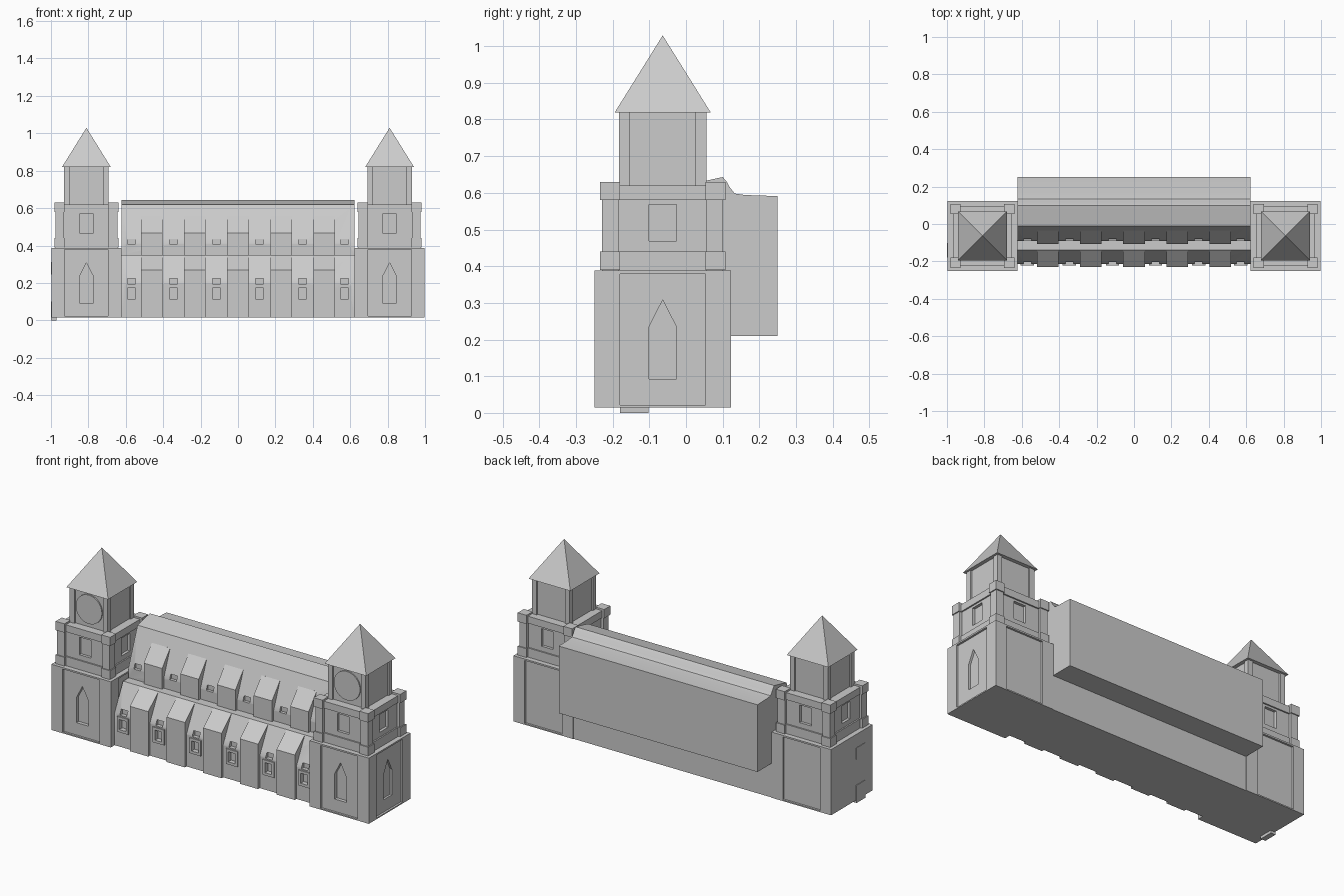
import bpy, bmesh, math
from mathutils import Matrix

if "Cube" in bpy.data.objects:
    bpy.data.objects.remove(bpy.data.objects["Cube"])

TY = -0.0635          # tower centre in y
TX = 0.8105           # tower centre in x (both sides)


def finish(name, bm, smooth=False):
    bmesh.ops.recalc_face_normals(bm, faces=bm.faces)
    me = bpy.data.meshes.new(name)
    bm.to_mesh(me)
    bm.free()
    ob = bpy.data.objects.new(name, me)
    bpy.context.scene.collection.objects.link(ob)
    return ob


def add_box(bm, x0, x1, y0, y1, z0, z1):
    m = Matrix.Translation(((x0 + x1) / 2, (y0 + y1) / 2, (z0 + z1) / 2)) @ \
        Matrix.Diagonal((x1 - x0, y1 - y0, z1 - z0, 1))
    bmesh.ops.create_cube(bm, size=1, matrix=m)


def boxes(name, items):
    bm = bmesh.new()
    for b in items:
        add_box(bm, *b)
    return finish(name, bm)


def square(cx, h, z0, z1):
    """Box with square plan, centred on a tower."""
    return (cx - h, cx + h, TY - h, TY + h, z0, z1)


def posts(cx, outer, width, z0, z1):
    """Four corner posts of a square tower stage."""
    c = outer - width / 2
    w = width / 2
    return [(cx + sx * c - w, cx + sx * c + w, TY + sy * c - w, TY + sy * c + w, z0, z1)
            for sx in (-1, 1) for sy in (-1, 1)]


def add_prism(bm, pts, x0, x1, m=Matrix()):
    """Extrude a (y, z) profile along x."""
    vs = [bm.verts.new(m @ Matrix.Translation((x0, y, z)).translation) for y, z in pts]
    f = bm.faces.new(vs)
    r = bmesh.ops.extrude_face_region(bm, geom=[f])
    vec = m.to_3x3() @ Matrix.Translation((x1 - x0, 0, 0)).translation
    bmesh.ops.translate(bm, vec=vec, verts=[v for v in r["geom"] if isinstance(v, bmesh.types.BMVert)])


def cut(ob, cutter):
    cutter.hide_render = True
    cutter.hide_viewport = False
    cutter.display_type = 'WIRE'
    mod = ob.modifiers.new("cut", 'BOOLEAN')
    mod.object = cutter
    mod.operation = 'DIFFERENCE'
    mod.solver = 'EXACT'


ARCH = [(-0.037, 0.092), (0.037, 0.092), (0.037, 0.235), (0, 0.308), (-0.037, 0.235)]


def tower(side, sx):
    cx = sx * TX
    # base stage: recessed core, corner piers and edge bands
    core = boxes(side + "_tower_base", [square(cx, 0.175, 0.016, 0.386)])
    boxes(side + "_base_piers", posts(cx, 0.1865, 0.07, 0.015, 0.388)
          + [square(cx, 0.1865, 0.015, 0.022), square(cx, 0.1865, 0.379, 0.388)])
    bm = bmesh.new()
    front = Matrix.Translation((cx, TY - 0.175, 0)) @ Matrix.Rotation(math.radians(-90), 4, 'Z')
    add_prism(bm, ARCH, -0.02, 0.012, front)
    if sx > 0:
        add_prism(bm, ARCH, -0.012, 0.02, Matrix.Translation((cx + 0.175, TY, 0)))
    cut(core, finish(side + "_arch_cutter", bm))

    # middle stage: walls with four windows, plinth, cornice, capped posts
    mid = boxes(side + "_tower_middle", [square(cx, 0.15, 0.38, 0.618)])
    d, w = 0.15, 0.037
    wins = []
    for s in (-1, 1):
        a, b = sorted((s * (d - 0.016), s * (d + 0.03)))
        wins.append((cx + a, cx + b, TY - w, TY + w, 0.468, 0.568))
        wins.append((cx - w, cx + w, TY + a, TY + b, 0.468, 0.568))
    cut(mid, boxes(side + "_window_cutter", wins))
    boxes(side + "_middle_bands", [square(cx, 0.158, 0.386, 0.44), square(cx, 0.158, 0.58, 0.62)])
    boxes(side + "_middle_posts", posts(cx, 0.165, 0.046, 0.386, 0.6)
          + posts(cx, 0.171, 0.055, 0.58, 0.63) + posts(cx, 0.171, 0.055, 0.39, 0.44))

    # belfry with clock disc on the front, then pyramid roof
    boxes(side + "_belfry", [square(cx, 0.11, 0.61, 0.824)] + posts(cx, 0.119, 0.03, 0.615, 0.824))
    bm = bmesh.new()
    bmesh.ops.create_cone(bm, cap_ends=True, segments=32, radius1=0.082, radius2=0.082, depth=0.012,
                          matrix=Matrix.Translation((cx, TY - 0.111, 0.722)) @ Matrix.Rotation(math.pi / 2, 4, 'X'))
    finish(side + "_clock_disc", bm)
    bm = bmesh.new()
    bmesh.ops.create_cone(bm, cap_ends=True, segments=4, radius1=0.131 * math.sqrt(2), radius2=0,
                          depth=0.21, matrix=Matrix.Translation((cx, TY, 0.924)) @ Matrix.Rotation(math.pi / 4, 4, 'Z'))
    finish(side + "_spire", bm)


tower("left", -1)
tower("right", 1)

# plain outer wall of the left tower with a door and a window
boxes("left_outer_wall", [(-0.997, -0.98, -0.249, 0.122, 0.016, 0.387)])
boxes("side_door", [(-1.0, -0.97, -0.18, -0.102, 0.0, 0.1)])
boxes("side_window", [(-1.0, -0.98, -0.18, -0.102, 0.245, 0.312)])

# central hall: one cross-section extruded along the length
HALL = [(-0.215, 0.015), (-0.215, 0.2), (-0.14, 0.35), (-0.09, 0.35), (-0.09, 0.41), (-0.01, 0.618),
        (0.05, 0.632), (0.1, 0.643), (0.11, 0.632), (0.12, 0.614), (0.133, 0.598), (0.16, 0.594),
        (0.25, 0.591), (0.25, 0.21), (0.12, 0.21), (0.12, 0.015)]
bm = bmesh.new()
add_prism(bm, HALL, -0.624, 0.624)
hall = finish("central_hall", bm)

# small notches in the eaves and window recesses, one set per bay
BAYS = [s * c for s in (-1, 1) for c in (0.115, 0.345, 0.57)]
cuts = []
for x in BAYS:
    cuts += [(x - 0.021, x + 0.021, -0.26, -0.195, 0.115, 0.172),
             (x - 0.021, x + 0.021, -0.26, -0.193, 0.194, 0.224),
             (x - 0.021, x + 0.021, -0.125, -0.073, 0.408, 0.436)]
cut(hall, boxes("bay_cutter", cuts))

# window surrounds in the bays
frames = []
for x in BAYS:
    frames += [(x - 0.036, x - 0.021, -0.222, -0.21, 0.1, 0.187),
               (x + 0.021, x + 0.036, -0.222, -0.21, 0.1, 0.187),
               (x - 0.021, x + 0.021, -0.222, -0.21, 0.1, 0.115),
               (x - 0.021, x + 0.021, -0.222, -0.21, 0.172, 0.187)]
boxes("bay_window_frames", frames)

# projecting piers between the bays, lower and upper storey
LOW = [(-0.23, 0.015), (-0.23, 0.27), (-0.141, 0.348), (-0.12, 0.34), (-0.12, 0.015)]
UP = [(-0.106, 0.34), (-0.106, 0.468), (-0.034, 0.556), (0.0, 0.54), (0.0, 0.34)]
for name, prof in (("lower_piers", LOW), ("upper_piers", UP)):
    bm = bmesh.new()
    for i in range(-2, 3):
        add_prism(bm, prof, i * 0.23 - 0.0575, i * 0.23 + 0.0575)
    finish(name, bm)

# soft shading on the curved back roof
for ob in [hall]:
    for p in ob.data.polygons:
        p.use_smooth = True
    ob.data.set_sharp_from_angle(angle=math.radians(30))
